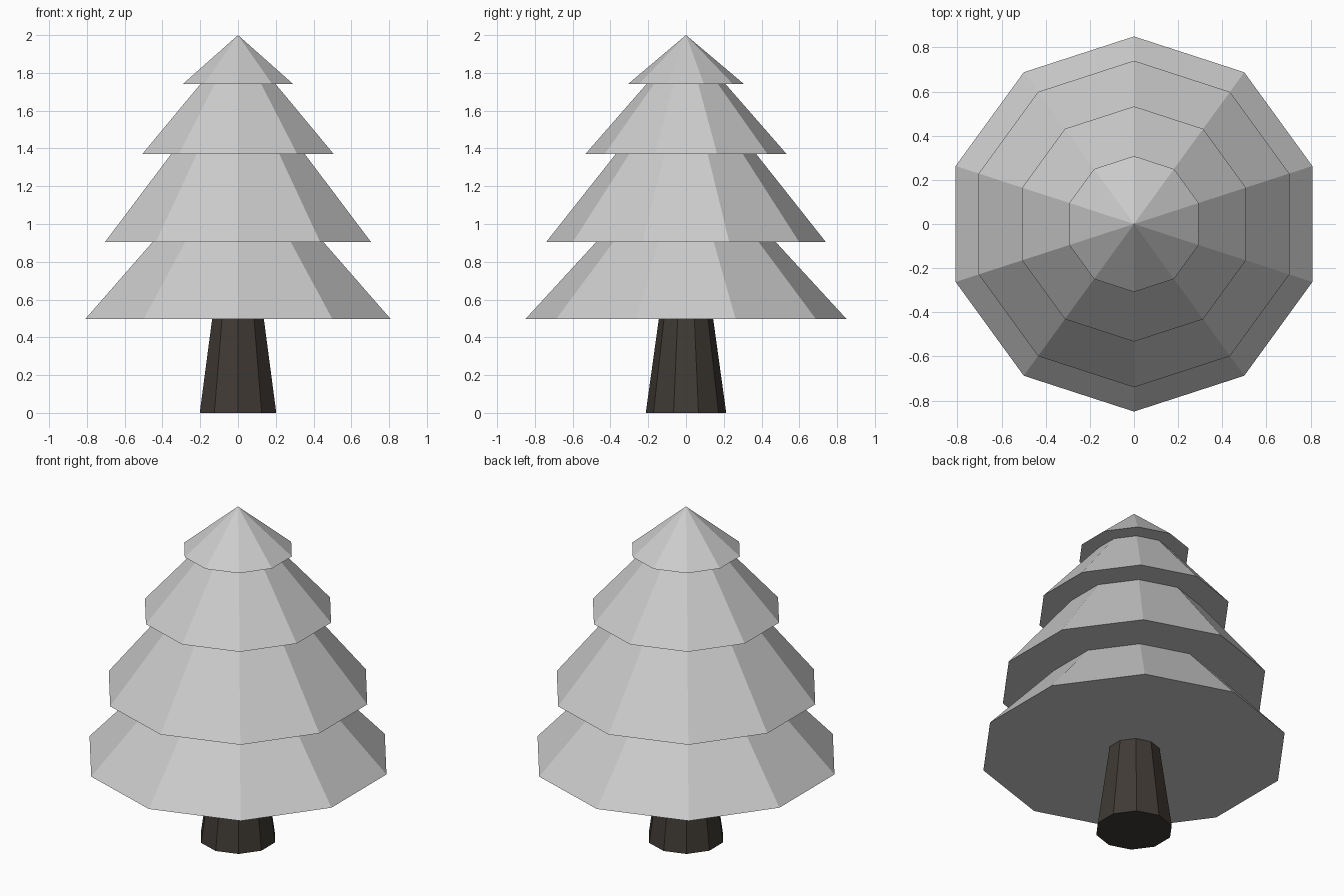
import bpy, bmesh
from math import cos, sin, pi

if "Cube" in bpy.data.objects:
    bpy.data.objects.remove(bpy.data.objects["Cube"])

SIDES = 10


def lathe(name, profile, material=None):
    """Revolve (radius, z) points into a closed, faceted solid with corners on the y axis."""
    bm = bmesh.new()
    rings = []
    for r, z in profile:
        if r == 0:
            rings.append([bm.verts.new((0, 0, z))] * SIDES)
        else:
            angles = [pi / 2 + 2 * pi * i / SIDES for i in range(SIDES)]
            rings.append([bm.verts.new((r * cos(a), r * sin(a), z)) for a in angles])
    for low, high in zip(rings, rings[1:]):
        for i in range(SIDES):
            j = (i + 1) % SIDES
            corners = dict.fromkeys((low[i], low[j], high[j], high[i]))
            bm.faces.new(list(corners))
    # Cap the open ends
    for (r, z), ring in ((profile[0], rings[0]), (profile[-1], rings[-1])):
        if r > 0:
            bm.faces.new(ring)
    bmesh.ops.recalc_face_normals(bm, faces=bm.faces)
    mesh = bpy.data.meshes.new(name)
    bm.to_mesh(mesh)
    bm.free()
    obj = bpy.data.objects.new(name, mesh)
    bpy.context.collection.objects.link(obj)
    if material:
        mesh.materials.append(material)
    return obj


# Tapered trunk
bark = bpy.data.materials.new("bark")
bark.diffuse_color = (0.05, 0.042, 0.035, 1)
bark.use_nodes = True
bark.node_tree.nodes["Principled BSDF"].inputs["Base Color"].default_value = bark.diffuse_color
lathe("trunk", [(0.213, 0), (0.144, 0.497)], bark)

# Stacked foliage tiers: skirt radius, skirt z, neck radius, neck z
tiers = [
    (0.85, 0.497, 0.475, 0.905),
    (0.74, 0.905, 0.372, 1.37),
    (0.533, 1.37, 0.21, 1.74),
    (0.308, 1.74, 0, 2.0),
]
profile = []
for skirt_r, skirt_z, neck_r, neck_z in tiers:
    profile += [(skirt_r, skirt_z), (neck_r, neck_z)]
lathe("foliage", profile)
